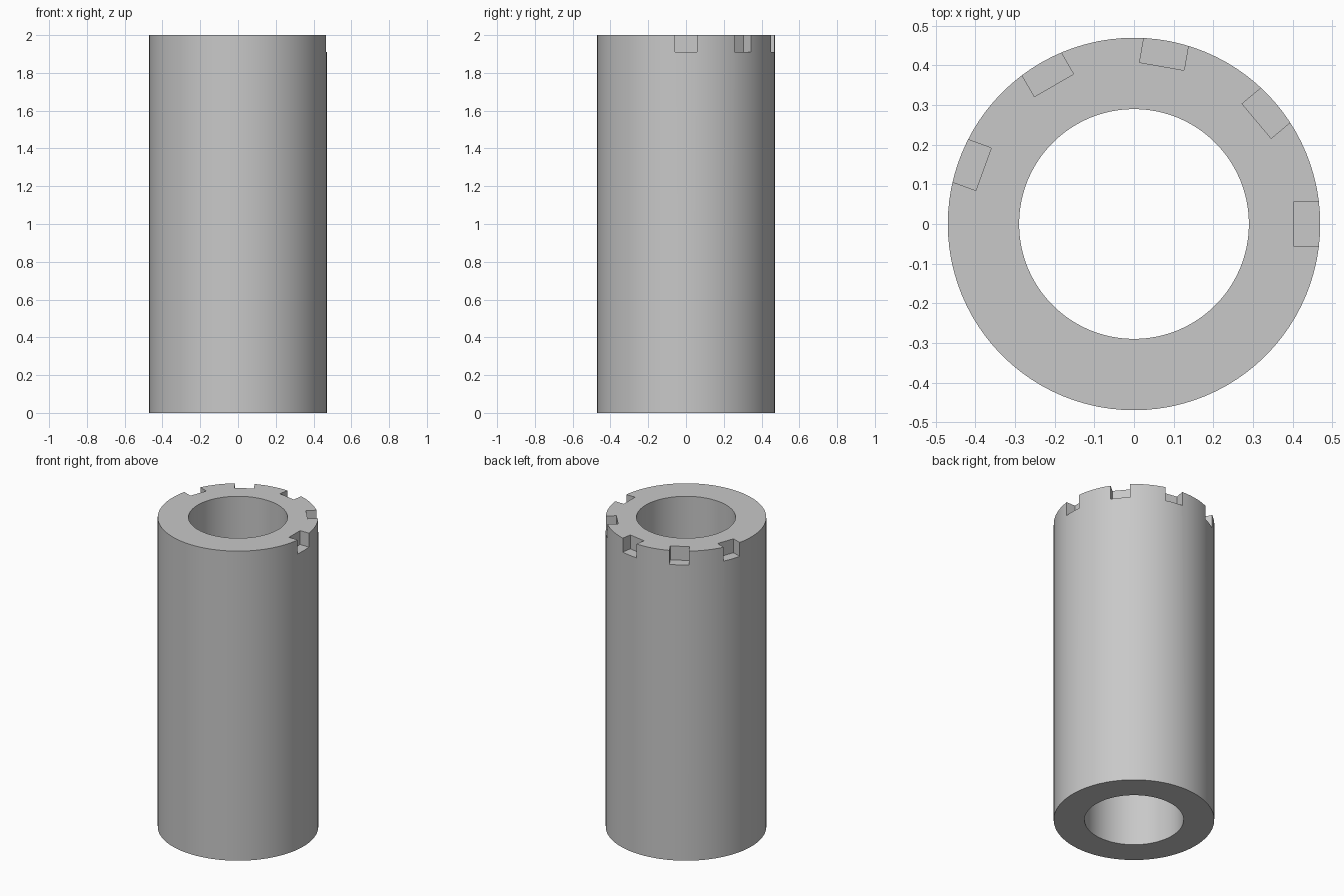
import bpy, bmesh
from math import radians
from mathutils import Matrix

OUTER, BORE, HEIGHT = 0.47, 0.29, 2.0
NOTCH_FLAT, NOTCH_WIDTH, NOTCH_DEPTH = 0.404, 0.114, 0.09
SEGMENTS = 96

default = bpy.data.objects.get("Cube")
if default:
    bpy.data.objects.remove(default, do_unlink=True)


def add_object(name, bm):
    bmesh.ops.recalc_face_normals(bm, faces=bm.faces)
    mesh = bpy.data.meshes.new(name)
    bm.to_mesh(mesh)
    bm.free()
    obj = bpy.data.objects.new(name, mesh)
    bpy.context.collection.objects.link(obj)
    return obj


# Plain grey material
grey = bpy.data.materials.new("plain grey")
grey.use_nodes = True
colour = (0.58, 0.58, 0.58, 1)
grey.diffuse_color = colour
grey.node_tree.nodes["Principled BSDF"].inputs["Base Color"].default_value = colour

# Thick-walled tube, spun from a rectangular wall section
bm = bmesh.new()
section = [(BORE, 0), (OUTER, 0), (OUTER, HEIGHT), (BORE, HEIGHT)]
verts = [bm.verts.new((r, 0, z)) for r, z in section]
edges = [bm.edges.new((verts[i - 1], verts[i])) for i in range(len(verts))]
bmesh.ops.spin(bm, geom=verts + edges, cent=(0, 0, 0), axis=(0, 0, 1),
               angle=radians(360), steps=SEGMENTS, use_merge=True)
bmesh.ops.remove_doubles(bm, verts=bm.verts, dist=0.0001)
tube = add_object("notched_tube", bm)
tube.data.materials.append(grey)

# Five notches around the back half of the top rim
bm = bmesh.new()
reach = 0.2
for angle in range(0, 161, 40):
    place = (Matrix.Rotation(radians(angle), 4, "Z")
             @ Matrix.Translation((NOTCH_FLAT + reach / 2, 0, HEIGHT))
             @ Matrix.Diagonal((reach, NOTCH_WIDTH, NOTCH_DEPTH * 2, 1)))
    bmesh.ops.create_cube(bm, size=1, matrix=place)
cutter = add_object("notch_cutter", bm)
cutter.data.materials.append(grey)
cutter.hide_render = True

cut = tube.modifiers.new("notches", "BOOLEAN")
cut.operation = "DIFFERENCE"
cut.solver = "EXACT"
cut.object = cutter

# Apply the cut, then smooth the round walls and keep the rims crisp
bpy.ops.object.select_all(action="DESELECT")
bpy.context.view_layer.objects.active = tube
tube.select_set(True)
bpy.ops.object.modifier_apply(modifier=cut.name)
bpy.data.objects.remove(cutter, do_unlink=True)
bpy.ops.object.shade_smooth_by_angle(angle=radians(30))
